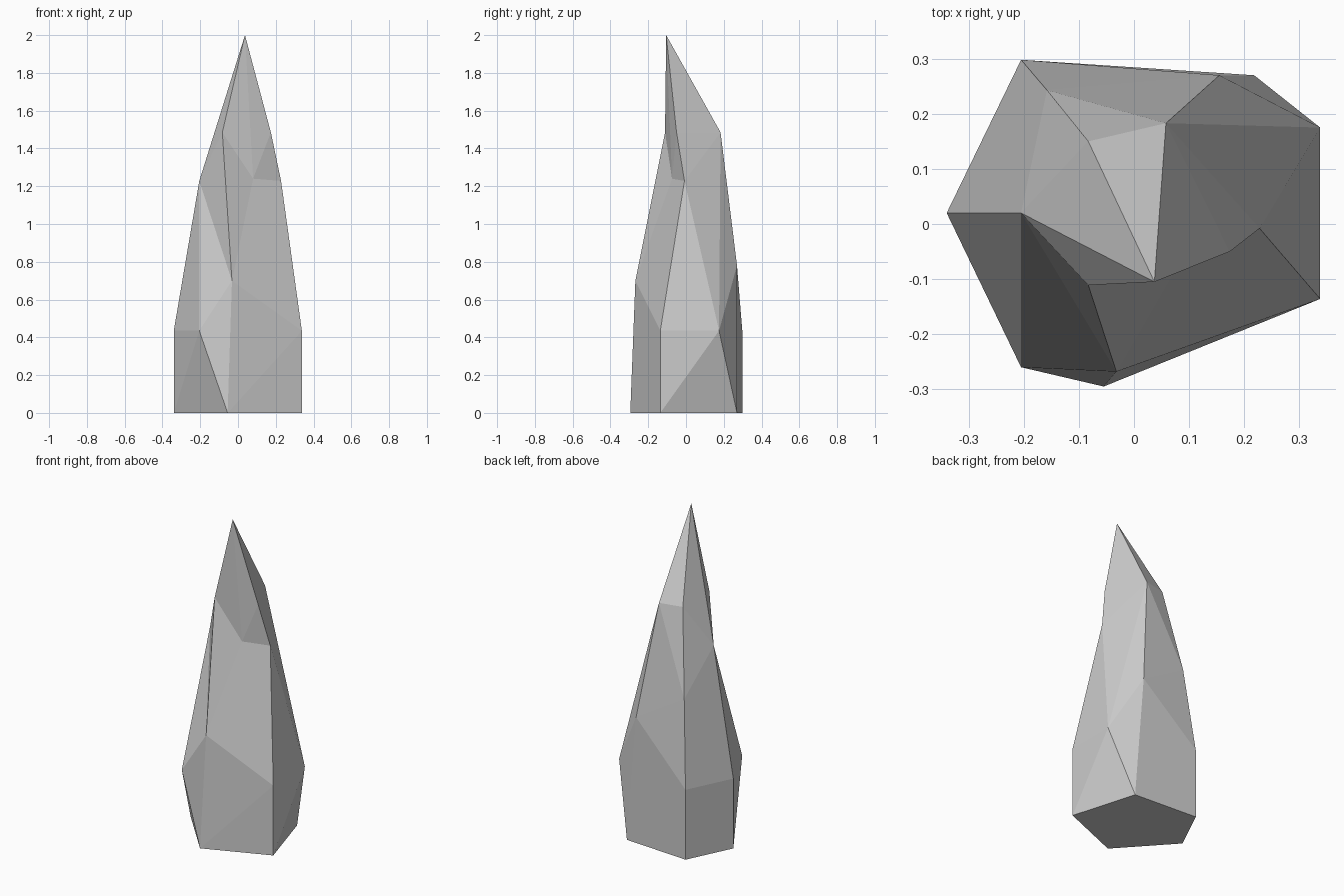
import bpy, bmesh

if "Cube" in bpy.data.objects:
    bpy.data.objects.remove(bpy.data.objects["Cube"])

# Corner points of the crystal, grouped by height
outer = {
    # foot pentagon
    "foot_front": (-.055, -.295, 0), "foot_right": (.338, -.136, 0),
    "foot_back": (.218, .27, 0), "foot_rear_left": (-.205, .298, 0),
    "foot_left": (-.34, .02, 0),
    # shoulder
    "right": (.338, -.136, .435), "rear_right": (.338, .175, .435),
    "rear_left": (-.205, .298, .435), "left": (-.34, .02, .435),
    "front_left": (-.205, -.26, .435),
    # waist
    "waist_front": (-.032, -.268, .70), "waist_back": (.155, .27, .78),
    "waist_left": (-.158, .243, .965),
    # upper body
    "high_left": (-.205, .02, 1.228), "high_right": (.228, -.008, 1.228),
    # neck and tip
    "neck_right": (.174, -.05, 1.485), "neck_back": (.058, .183, 1.485),
    "neck_left": (-.083, .15, 1.485), "tip": (.037, -.105, 2),
}
# Corners that dent inwards on the front side
dents = {"dent_left": (-.083, -.111, 1.485), "dent_right": (.08, -.074, 1.24)}

# Convex outer body
bm = bmesh.new()
v = {name: bm.verts.new(co) for name, co in outer.items()}
bmesh.ops.convex_hull(bm, input=list(v.values()))

# Open the front of the body, then refill it through the dent corners
rim = {v[n] for n in ("tip", "high_left", "front_left", "waist_front",
                      "right", "high_right", "neck_right")}
front = [f for f in bm.faces if all(p in rim for p in f.verts)]
bmesh.ops.delete(bm, geom=front, context='FACES')
v.update({name: bm.verts.new(co) for name, co in dents.items()})


def facet(*names):
    bm.faces.new([v[n] for n in names])


facet("tip", "high_left", "dent_left")
facet("high_left", "waist_front", "dent_left")
facet("high_left", "front_left", "waist_front")
facet("dent_left", "waist_front", "dent_right")
facet("dent_left", "dent_right", "tip")
facet("tip", "dent_right", "neck_right")
facet("neck_right", "dent_right", "high_right")
facet("dent_right", "waist_front", "right", "high_right")

# Tidy flat facets and build the object
loose = [e for e in bm.edges if not e.link_faces]
bmesh.ops.delete(bm, geom=loose, context='EDGES')
bmesh.ops.recalc_face_normals(bm, faces=bm.faces)
bmesh.ops.dissolve_limit(bm, angle_limit=.01, verts=bm.verts, edges=bm.edges)
mesh = bpy.data.meshes.new("crystal_spike")
bm.to_mesh(mesh)
bm.free()
bpy.context.collection.objects.link(bpy.data.objects.new("crystal_spike", mesh))
